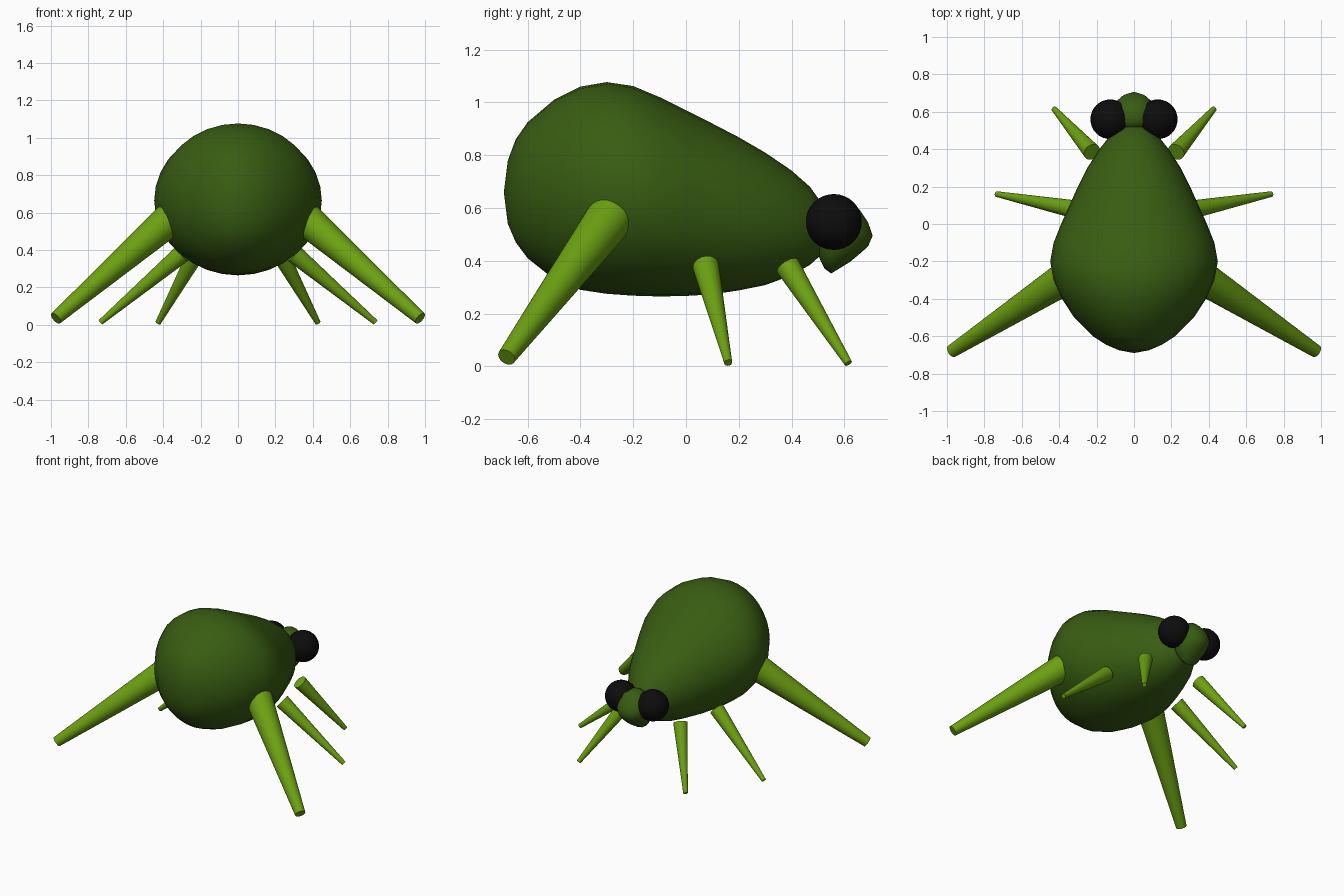
import bpy, bmesh, math
from mathutils import Vector

if "Cube" in bpy.data.objects:
    bpy.data.objects.remove(bpy.data.objects["Cube"])


def material(name, color):
    m = bpy.data.materials.new(name)
    m.diffuse_color = (*color, 1)
    m.use_nodes = True
    m.node_tree.nodes["Principled BSDF"].inputs["Base Color"].default_value = m.diffuse_color
    return m


DARK = material("dark green", (0.04, 0.11, 0.006))
LIGHT = material("light green", (0.15, 0.36, 0.006))
BLACK = material("black", (0.004, 0.004, 0.004))


def finish(name, bm, mat, angle):
    bmesh.ops.recalc_face_normals(bm, faces=bm.faces[:])
    me = bpy.data.meshes.new(name)
    bm.to_mesh(me)
    bm.free()
    ob = bpy.data.objects.new(name, me)
    bpy.context.collection.objects.link(ob)
    me.materials.append(mat)
    bpy.ops.object.select_all(action='DESELECT')
    ob.select_set(True)
    bpy.context.view_layer.objects.active = ob
    bpy.ops.object.shade_smooth_by_angle(angle=math.radians(angle))
    return ob


def loft(name, back, rings, front, mat, n=32):
    """Elliptical rings (y, bottom, top, half width) closed by two tips (y, z)."""
    bm = bmesh.new()
    loops = []
    for y, lo, hi, w in rings:
        zc, h = (lo + hi) / 2, (hi - lo) / 2
        loops.append([bm.verts.new((w * math.cos(2 * math.pi * i / n), y,
                                    zc + h * math.sin(2 * math.pi * i / n)))
                      for i in range(n)])
    tips = [bm.verts.new((0, y, z)) for y, z in (back, front)]
    for i in range(n):
        j = (i + 1) % n
        for a, b in zip(loops, loops[1:]):
            bm.faces.new((a[i], a[j], b[j], b[i]))
        bm.faces.new((tips[0], loops[0][j], loops[0][i]))
        bm.faces.new((tips[1], loops[-1][i], loops[-1][j]))
    return finish(name, bm, mat, 50)


def leg(name, hip, foot, r1, r2):
    hip, foot = Vector(hip), Vector(foot)
    d = foot - hip
    bm = bmesh.new()
    bmesh.ops.create_cone(bm, cap_ends=True, segments=32, radius1=r1, radius2=r2, depth=d.length)
    m = d.to_track_quat('Z', 'Y').to_matrix().to_4x4()
    m.translation = (hip + foot) / 2
    bm.transform(m)
    finish(name, bm, LIGHT, 40)


# Egg-shaped body, fat at the back
loft("body", (-0.69, 0.66), [
    (-0.675, 0.54, 0.78, 0.08), (-0.645, 0.47, 0.86, 0.15), (-0.6, 0.41, 0.925, 0.22),
    (-0.5, 0.33, 1.01, 0.32), (-0.4, 0.29, 1.06, 0.385), (-0.3, 0.275, 1.077, 0.43),
    (-0.2, 0.268, 1.062, 0.448), (-0.1, 0.265, 1.02, 0.43), (0.0, 0.267, 0.97, 0.39),
    (0.1, 0.273, 0.92, 0.345), (0.2, 0.288, 0.868, 0.30), (0.3, 0.308, 0.81, 0.25),
    (0.4, 0.345, 0.742, 0.185), (0.47, 0.385, 0.68, 0.13), (0.52, 0.43, 0.61, 0.08)],
    (0.55, 0.52), DARK)

# Small snout
loft("head", (0.47, 0.50), [
    (0.51, 0.40, 0.60, 0.085), (0.525, 0.37, 0.62, 0.10), (0.55, 0.352, 0.635, 0.112),
    (0.62, 0.395, 0.63, 0.11), (0.66, 0.428, 0.59, 0.09), (0.69, 0.455, 0.545, 0.055)],
    (0.707, 0.495), DARK, 20)

for side, s in (("right", 1), ("left", -1)):
    # Eye
    bm = bmesh.new()
    bmesh.ops.create_uvsphere(bm, u_segments=32, v_segments=16, radius=0.106)
    bmesh.ops.translate(bm, verts=bm.verts[:], vec=(s * 0.127, 0.56, 0.547))
    finish(side + "_eye", bm, BLACK, 50)

    # Legs splayed outwards
    leg(side + "_back_leg", (s * 0.37, -0.29, 0.56), (s * 0.974, -0.68, 0.035), 0.09, 0.035)
    leg(side + "_middle_leg", (s * 0.30, 0.075, 0.38), (s * 0.735, 0.16, 0.014), 0.05, 0.015)
    leg(side + "_front_leg", (s * 0.225, 0.385, 0.38), (s * 0.427, 0.615, 0.012), 0.047, 0.015)
